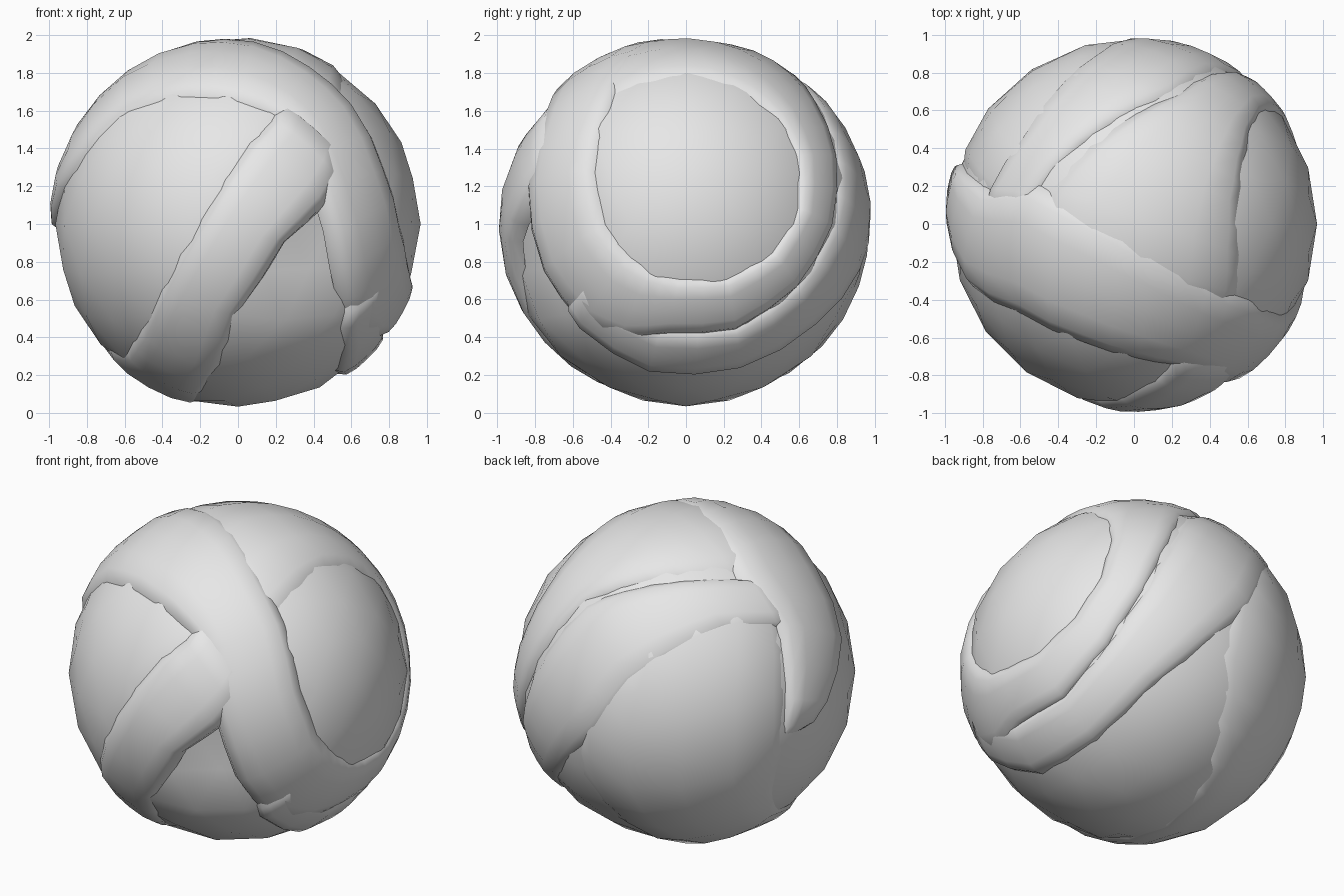
import bpy
import bmesh
from math import sin, cos, radians
from mathutils import Vector

default_cube = bpy.data.objects.get("Cube")
if default_cube:
    bpy.data.objects.remove(default_cube, do_unlink=True)

# One plain material for the whole ball
grey = bpy.data.materials.new("light_grey")
grey.use_nodes = True
colour = (0.8, 0.8, 0.8, 1)
grey.diffuse_color = colour
grey.node_tree.nodes["Principled BSDF"].inputs["Base Color"].default_value = colour

# Winding frame: the bands coil around this tilted axis
axis = Vector((0.96, 0.08, 0.28)).normalized()
up = (Vector((0, 0, 1)) - axis * axis.z).normalized()
back = axis.cross(up) * -1
if back.y < 0:
    back.negate()
centre = Vector((0, 0, 1))


def direction(turn, spread):
    """Unit vector at an angle around the axis and an angle away from it."""
    turn, spread = radians(turn), radians(spread)
    around = up * cos(turn) + back * sin(turn)
    return axis * cos(spread) + around * sin(spread)


def finish(bm, name):
    """Point faces outward, shade smoothly, stand on the ground and add."""
    bm.normal_update()
    for face in bm.faces:
        if face.normal.dot(face.calc_center_median()) < 0:
            face.normal_flip()
        face.smooth = True
    bmesh.ops.translate(bm, verts=bm.verts, vec=centre)
    mesh = bpy.data.meshes.new(name)
    bm.to_mesh(mesh)
    bm.free()
    mesh.materials.append(grey)
    obj = bpy.data.objects.new(name, mesh)
    bpy.context.scene.collection.objects.link(obj)


# Rounded strap section: position across, depth below the crown
SECTION = [(0, 0.09), (0.04, 0.04), (0.14, 0.008), (0.3, 0), (0.5, 0),
           (0.7, 0), (0.86, 0.008), (0.96, 0.04), (1, 0.09)]


def band(name, first, last, stations):
    """Strap sinking from first to last height; a station is the turn and
    spread of its two edges."""
    pairs = [(direction(a, b), direction(c, d)) for a, b, c, d in stations]
    rails = []
    for (l0, r0), (l1, r1) in zip(pairs, pairs[1:]):
        rails += [(l0, r0), (l0.slerp(l1, 0.5), r0.slerp(r1, 0.5))]
    rails.append(pairs[-1])
    end = len(rails) - 1
    bm = bmesh.new()
    rows = []
    for i, (left, right) in enumerate(rails):
        height = first + (last - first) * i / end
        tuck = 0.09 if i in (0, end) else 0
        rows.append([bm.verts.new(left.slerp(right, t) * (height - max(dip, tuck)))
                     for t, dip in SECTION])
    for row, following in zip(rows, rows[1:]):
        for j in range(len(row) - 1):
            bm.faces.new((row[j], row[j + 1], following[j + 1], following[j]))
    finish(bm, name)


# Inner ball, pressed in at the front where the bands part
core = bmesh.new()
bmesh.ops.create_icosphere(core, subdivisions=3, radius=0.967)
hollow = Vector((0.45, -0.88, -0.08)).normalized()
for vert in core.verts:
    gap = (vert.co.normalized() - hollow).length
    vert.co *= 1 - 0.2 * max(0, 1 - gap / 0.5)
finish(core, "inner_ball")

# Main band: from the left side over the top, down the front, around the
# side cap, up the back, then fanning over the top beneath its own start
band("main_band", 1.003, 0.985, [
    (74, 153, 60, 158), (41, 144, 7, 160), (19, 124, -28, 143),
    (17, 104, -32, 117), (5, 85, -41, 97), (-7, 69, -50, 82),
    (-25, 53, -57, 73), (-45, 40, -64, 69), (-83, 34, -85, 67),
    (-115, 34, -115, 68), (-138, 34, -138, 69), (-152, 34, -152, 65),
    (-168, 34, -168, 56), (165, 34, 165, 55), (135, 34, 135, 52),
    (105, 34, 105, 52), (75, 34, 75, 56), (50, 34, 50, 65),
    (25, 34, 40, 76), (0, 35, 28, 91), (-25, 36, 16, 106),
    (-45, 40, 10, 110), (-60, 55, 5, 114)])

# Outer band: splits off below the main band and fans over the back
band("outer_band", 0.994, 0.984, [
    (235, 50, 235, 66), (222, 52, 222, 71), (195, 53, 195, 75),
    (165, 52, 165, 73), (135, 49, 135, 73), (105, 49, 110, 81),
    (75, 53, 90, 91), (50, 61, 70, 96), (40, 72, 56, 103),
    (28, 88, 35, 114), (12, 105, 19, 127), (0, 112, 5, 132)])

# Lower band: from the front, under the ball and wide across the back
band("lower_band", 0.998, 0.978, [
    (-45, 68, -72, 50), (-57, 75, -85, 58), (-63, 84, -92, 65),
    (-83, 106, -99, 81), (-104, 126, -118, 101), (-125, 138, -140, 110),
    (-149, 146, -161, 117), (152, 156, 155, 111), (100, 160, 132, 94),
    (60, 160, 114, 78), (25, 146, 98, 75), (5, 125, 75, 80),
    (0, 108, 55, 88)])
